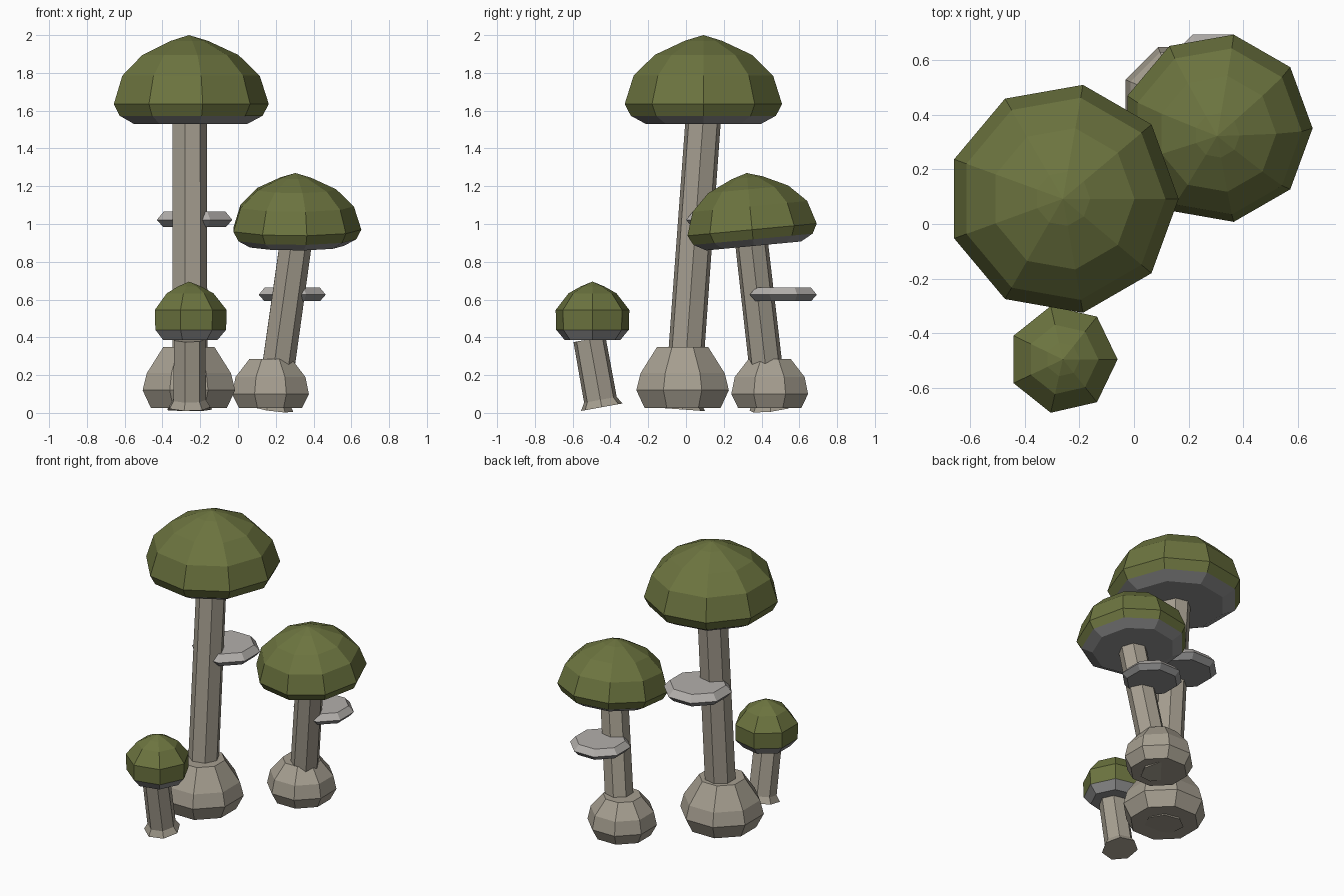
import bpy, bmesh, math
from mathutils import Vector, Matrix

if "Cube" in bpy.data.objects:
    bpy.data.objects.remove(bpy.data.objects["Cube"])


def material(name, color):
    m = bpy.data.materials.new(name)
    m.diffuse_color = (*color, 1)
    m.use_nodes = True
    m.node_tree.nodes["Principled BSDF"].inputs["Base Color"].default_value = m.diffuse_color
    return m


GREEN = material("cap_green", (0.15, 0.175, 0.05))
GREY = material("gill_grey", (0.28, 0.28, 0.28))
STEM = material("stem_beige", (0.38, 0.345, 0.28))
SHELF = material("shelf_pale", (0.45, 0.43, 0.41))


def lathe(name, profile, sides, matrix, mats, turn=0.0, grey_from=None):
    """Spin (radius, height) points into a closed faceted solid, listed top to bottom."""
    bm = bmesh.new()
    rings = []
    for r, z in profile:
        if r == 0:
            rings.append([bm.verts.new((0, 0, z))])
        else:
            rings.append([bm.verts.new((r * math.cos(turn + 2 * math.pi * i / sides),
                                        r * math.sin(turn + 2 * math.pi * i / sides), z))
                          for i in range(sides)])
    for k, (a, b) in enumerate(zip(rings, rings[1:])):
        for i in range(sides):
            j = (i + 1) % sides
            corners = [a[0], b[i], b[j]] if len(a) == 1 else [a[i], b[i], b[j], a[j]]
            f = bm.faces.new(corners)
            f.material_index = int(grey_from is not None and k >= grey_from)
    if len(rings[0]) > 1:
        bm.faces.new(rings[0])
    bottom = bm.faces.new(rings[-1][::-1])
    bottom.material_index = int(grey_from is not None)
    bmesh.ops.recalc_face_normals(bm, faces=bm.faces)
    mesh = bpy.data.meshes.new(name)
    bm.to_mesh(mesh)
    bm.free()
    for m in mats:
        mesh.materials.append(m)
    ob = bpy.data.objects.new(name, mesh)
    ob.matrix_world = matrix
    bpy.context.collection.objects.link(ob)
    return ob


def stem(name, base, top, r):
    # leaning seven-sided stalk with a flared foot
    base, top = Vector(base), Vector(top)
    axis = top - base
    rot = Vector((0, 0, 1)).rotation_difference(axis).to_matrix().to_4x4()
    profile = [(r * 0.98, axis.length), (r, 0.04), (r * 1.27, 0)]
    lathe(name, profile, 7, Matrix.Translation(base) @ rot, [STEM])


def cap(name, profile, sides, centre, scale=1.0, tilt=0.0, grey_from=4):
    profile = [(r * scale, z * scale) for r, z in profile]
    mat = Matrix.Translation(centre) @ Matrix.Rotation(math.radians(tilt), 4, 'X')
    lathe(name, profile, sides, mat, [GREEN, GREY], grey_from=grey_from)


def bulb(name, centre, r, heights):
    ratios = (0.55, 0.91, 1.0, 0.82)
    lathe(name, [(r * k, z) for k, z in zip(ratios, heights)], 8,
          Matrix.Translation(centre), [STEM], turn=math.pi / 8)


def shelf(name, centre, r):
    # thin bracket growing from the back of a stem
    profile = [(0.82 * r, 0.2 * r), (r, 0.0), (0.84 * r, -0.17 * r)]
    lathe(name, profile, 8, Matrix.Translation(centre), [SHELF, GREY],
          turn=math.pi / 8, grey_from=1)


# Cap profiles, measured from the widest ring
wide_cap = [(0, 0.365), (0.10, 0.335), (0.262, 0.26), (0.375, 0.15),
            (0.423, 0.0), (0.39, -0.062), (0.31, -0.105)]
round_cap = [(0, 0.15), (0.063, 0.125), (0.13, 0.088), (0.2, 0.0),
             (0.197, -0.105), (0.152, -0.158)]

# Tall mushroom
stem("tall_stem", (-0.26, -0.02, 0.018), (-0.26, 0.09, 1.54), 0.098)
bulb("tall_bulb", (-0.26, -0.018, 0), 0.265, (0.35, 0.21, 0.12, 0.025))
cap("tall_cap", wide_cap, 9, (-0.26, 0.092, 1.635), grey_from=5)
shelf("tall_shelf", (-0.23, 0.2, 1.022), 0.216)

# Middle leaning mushroom
stem("middle_stem", (0.178, 0.448, 0.022), (0.302, 0.347, 0.90), 0.091)
bulb("middle_bulb", (0.172, 0.443, 0), 0.22, (0.285, 0.19, 0.10, 0.025))
cap("middle_cap", wide_cap, 9, (0.304, 0.35, 0.97), 0.825, 5.4, grey_from=5)
shelf("middle_shelf", (0.287, 0.515, 0.626), 0.192)

# Small young mushroom
stem("small_stem", (-0.26, -0.446, 0.03), (-0.26, -0.511, 0.39), 0.09)
cap("small_cap", round_cap, 7, (-0.26, -0.495, 0.545), grey_from=4)
